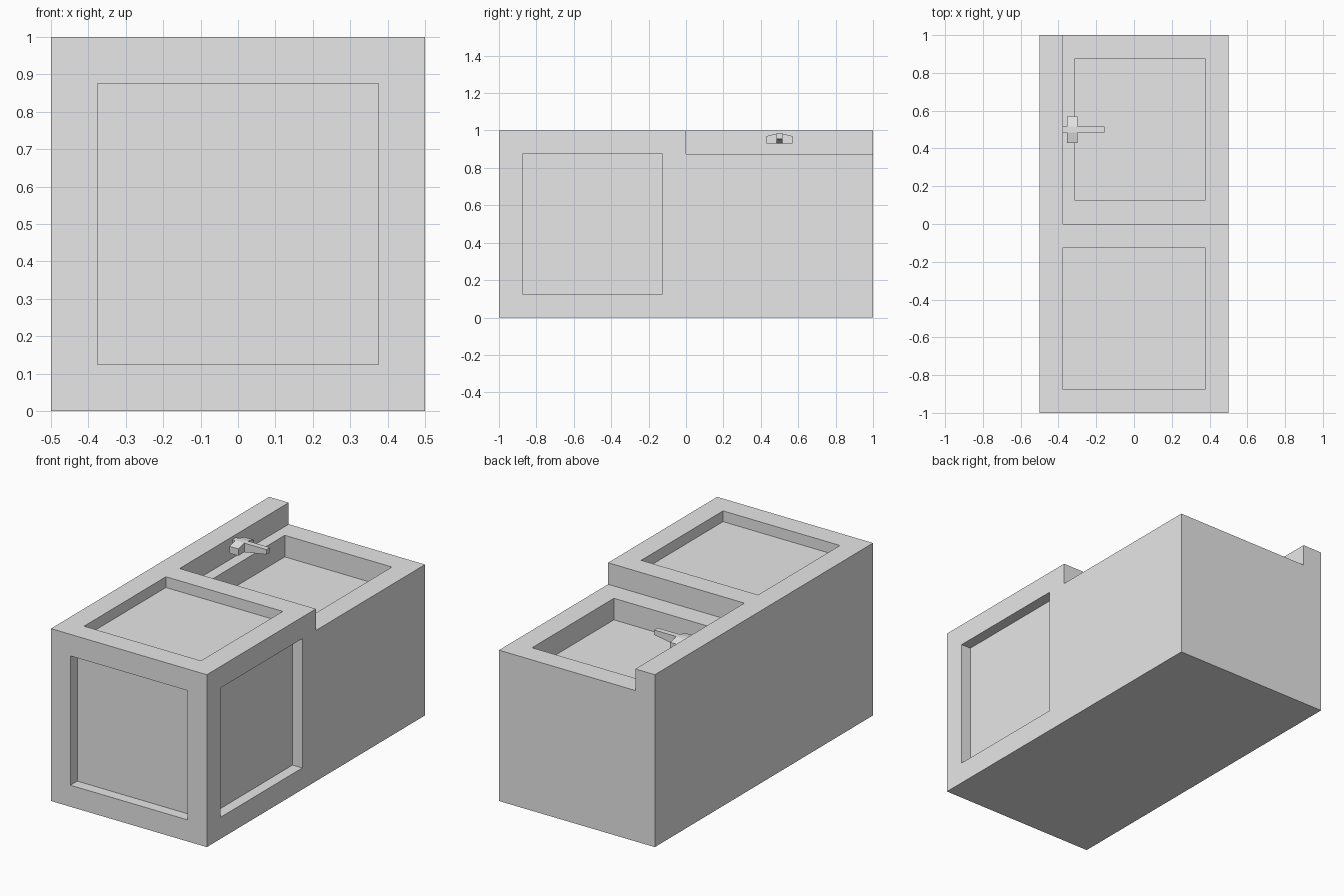
import bpy
import bmesh

cube = bpy.data.objects.get("Cube")
if cube:
    bpy.data.objects.remove(cube, do_unlink=True)

grey = bpy.data.materials.new("plain_grey")
grey.use_nodes = True
grey.diffuse_color = (0.8, 0.8, 0.8, 1)
grey.node_tree.nodes["Principled BSDF"].inputs["Base Color"].default_value = (0.8, 0.8, 0.8, 1)


def prism(name, profile, axis, start, end):
    """Extrude a 2D profile along x (profile in y,z) or y (profile in x,z)."""
    bm = bmesh.new()

    def place(a, b, t):
        return (t, a, b) if axis == "x" else (a, t, b)

    face = bm.faces.new([bm.verts.new(place(a, b, start)) for a, b in profile])
    new = bmesh.ops.extrude_face_region(bm, geom=[face])["geom"]
    verts = [v for v in new if isinstance(v, bmesh.types.BMVert)]
    bmesh.ops.translate(bm, verts=verts, vec=place(0, 0, end - start))
    bmesh.ops.recalc_face_normals(bm, faces=bm.faces[:])
    mesh = bpy.data.meshes.new(name)
    bm.to_mesh(mesh)
    bm.free()
    mesh.materials.append(grey)
    obj = bpy.data.objects.new(name, mesh)
    bpy.context.collection.objects.link(obj)
    return obj


def box(name, x, y, z):
    profile = [(x[0], z[0]), (x[1], z[0]), (x[1], z[1]), (x[0], z[1])]
    return prism(name, profile, "y", *y)


# Cabinet block, with its lowered worktop, basin and panel recesses cut out
cabinet = box("cabinet", (-0.5, 0.5), (-1, 1), (0, 1))
INSET = 0.0625
cutters = [
    box("worktop_cutter", (-0.375, 0.7), (0, 1.2), (0.875, 1.2)),
    box("basin_cutter", (-0.3125, 0.375), (0.125, 0.875), (0.75, 0.95)),
    box("top_panel_cutter", (-0.375, 0.375), (-0.875, -0.125), (1 - INSET, 1.2)),
    box("front_panel_cutter", (-0.375, 0.375), (-1.2, -1 + INSET), (0.125, 0.875)),
    box("side_panel_cutter", (0.5 - INSET, 0.7), (-0.875, -0.125), (0.125, 0.875)),
]
for cutter in cutters:
    mod = cabinet.modifiers.new(cutter.name, "BOOLEAN")
    mod.operation = "DIFFERENCE"
    mod.solver = "EXACT"
    mod.object = cutter

# Bake the cuts and drop the cutters
bpy.context.view_layer.update()
graph = bpy.context.evaluated_depsgraph_get()
carved = bpy.data.meshes.new_from_object(cabinet.evaluated_get(graph))
cabinet.modifiers.clear()
cabinet.data = carved
for cutter in cutters:
    bpy.data.objects.remove(cutter, do_unlink=True)

# Tap: spout tapering up to its tip, and a cross handle sloping to both ends
LOW, HIGH = 0.93, 0.983
prism("tap_spout",
      [(-0.38, LOW), (-0.3, LOW), (-0.157, 0.955), (-0.157, HIGH), (-0.38, HIGH)],
      "y", 0.484, 0.516)
prism("tap_handle",
      [(0.43, LOW), (0.57, LOW), (0.57, 0.97), (0.516, HIGH), (0.484, HIGH), (0.43, 0.97)],
      "x", -0.356, -0.298)
